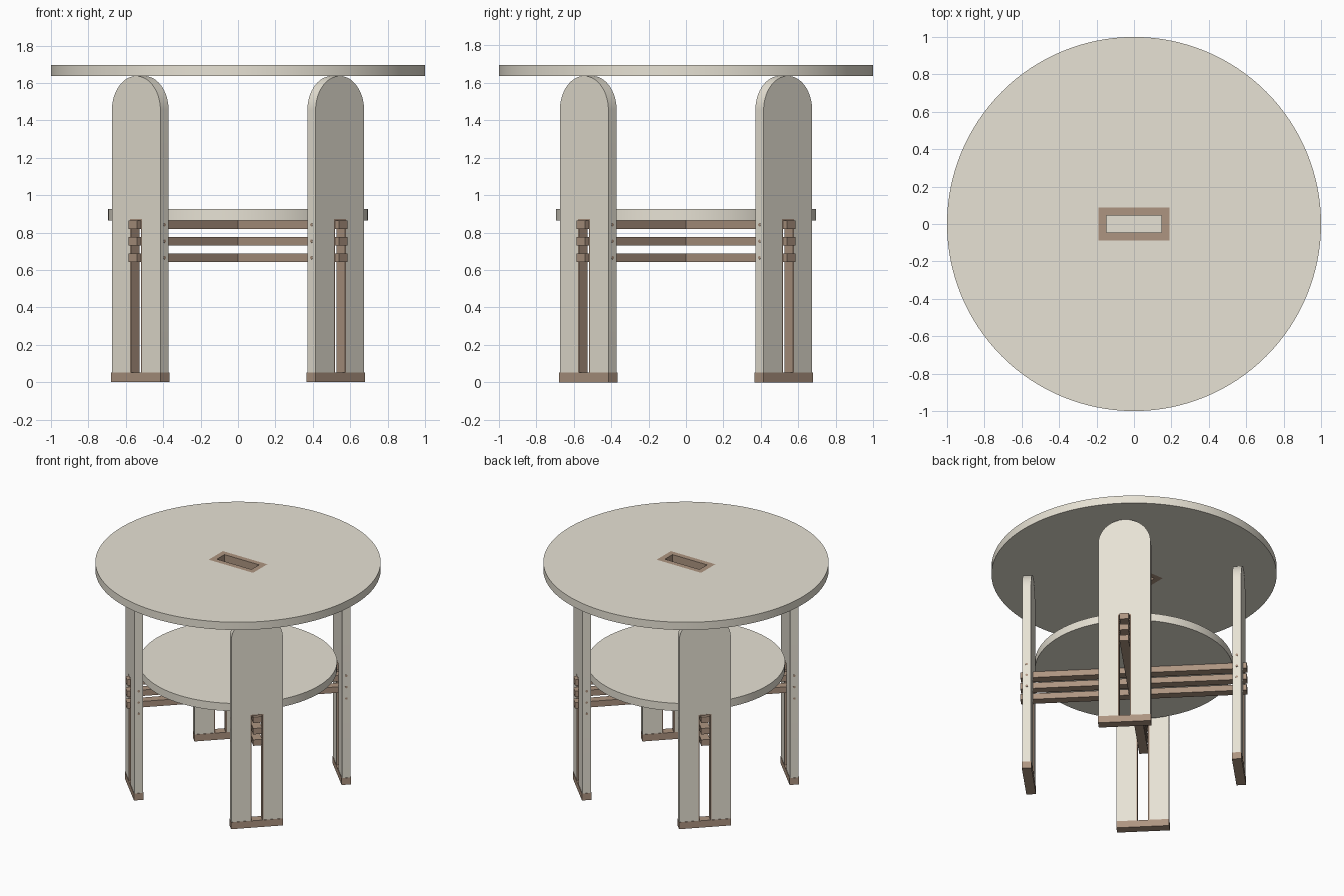
import bpy, bmesh
from math import pi, cos, sin
from mathutils import Matrix, Vector

if "Cube" in bpy.data.objects:
    bpy.data.objects.remove(bpy.data.objects["Cube"])


def material(name, rgb):
    m = bpy.data.materials.new(name)
    m.diffuse_color = (*rgb, 1)
    m.use_nodes = True
    m.node_tree.nodes["Principled BSDF"].inputs["Base Color"].default_value = m.diffuse_color
    return m


CREAM = material("cream_paint", (0.80, 0.76, 0.66))
BROWN = material("brown_wood", (0.42, 0.30, 0.22))


def extrude_shape(name, outlines, depth, matrix, mat):
    """Filled flat outlines (inner ones become holes), extruded about their plane."""
    cu = bpy.data.curves.new(name, 'CURVE')
    cu.dimensions = '2D'
    cu.fill_mode = 'BOTH'
    cu.extrude = depth / 2
    for pts in outlines:
        sp = cu.splines.new('POLY')
        sp.points.add(len(pts) - 1)
        for p, (x, y) in zip(sp.points, pts):
            p.co = (x, y, 0, 1)
        sp.use_cyclic_u = True
    tmp = bpy.data.objects.new(name + "_tmp", cu)
    bpy.context.collection.objects.link(tmp)
    bpy.context.view_layer.update()
    me = bpy.data.meshes.new_from_object(
        tmp.evaluated_get(bpy.context.evaluated_depsgraph_get()))
    bpy.data.objects.remove(tmp)
    bm = bmesh.new()
    bm.from_mesh(me)
    bmesh.ops.remove_doubles(bm, verts=bm.verts, dist=1e-5)
    bmesh.ops.recalc_face_normals(bm, faces=bm.faces)
    bm.to_mesh(me)
    bm.free()
    me.transform(matrix)
    return finish(name, me, mat)


def finish(name, me, mat):
    me.materials.clear()
    me.materials.append(mat)
    me.name = name
    ob = bpy.data.objects.new(name, me)
    bpy.context.collection.objects.link(ob)
    bpy.ops.object.select_all(action='DESELECT')
    ob.select_set(True)
    bpy.context.view_layer.objects.active = ob
    bpy.ops.object.shade_smooth_by_angle(angle=pi / 6)
    return ob


def box(name, size, matrix, mat):
    bm = bmesh.new()
    bmesh.ops.create_cube(bm, size=1, matrix=matrix @ Matrix.Diagonal((*size, 1)))
    me = bpy.data.meshes.new(name)
    bm.to_mesh(me)
    bm.free()
    return finish(name, me, mat)


def circle(r, n=128):
    return [(r * cos(2 * pi * i / n), r * sin(2 * pi * i / n)) for i in range(n)]


def rect(a, b):
    return [(-a, -b), (a, -b), (a, b), (-a, b)]


def at(x, y, z):
    return Matrix.Translation((x, y, z))


# table top with framed slot, and lower shelf
extrude_shape("table_top", [circle(1), rect(0.19, 0.087)], 0.06, at(0, 0, 1.667), CREAM)
extrude_shape("top_slot_frame", [rect(0.19, 0.087), rect(0.148, 0.046)], 0.06,
              at(0, 0, 1.667), BROWN)
extrude_shape("lower_shelf", [circle(0.694)], 0.06, at(0, 0, 0.896), CREAM)

# leg dimensions
W, T, R = 0.367, 0.062, 0.739
FOOT, TOP, SLOT_TOP = 0.053, 1.637, 0.872
S, LIN = 0.046, 0.008
BAR_Z = (0.842, 0.754, 0.666)
h = W / 2
arch = [(h * cos(pi * i / 40), TOP - h + h * sin(pi * i / 40)) for i in range(41)]
leg_outline = [(S, SLOT_TOP), (S, FOOT), (h, FOOT)] + arch + \
              [(-h, FOOT), (-S, FOOT), (-S, SLOT_TOP)]
s = S - LIN
lining_outline = [(S, FOOT), (S, SLOT_TOP), (-S, SLOT_TOP), (-S, FOOT),
                  (-s, FOOT), (-s, SLOT_TOP - LIN), (s, SLOT_TOP - LIN), (s, FOOT)]

for name, ang in (("back_right", 45), ("back_left", 135),
                  ("front_left", 225), ("front_right", 315)):
    turn = Matrix.Rotation(ang * pi / 180, 4, 'Z')
    # local frame: x across the leg, y up, z outward
    frame = turn @ Matrix(((0, 0, 1, R), (1, 0, 0, 0), (0, 1, 0, 0), (0, 0, 0, 1)))
    extrude_shape(name + "_leg", [leg_outline], T, frame, CREAM)
    extrude_shape(name + "_slot_lining", [lining_outline], T + 0.001, frame, BROWN)
    box(name + "_foot", (0.068, 0.371, FOOT), turn @ at(R, 0, FOOT / 2), BROWN)
    # dowels through the leg edges
    for i, z in enumerate(BAR_Z):
        pin = turn @ at(R, 0, z) @ Matrix.Rotation(pi / 2, 4, 'X')
        extrude_shape(f"{name}_dowel_{i + 1}", [circle(0.009, 16)], W + 0.003, pin, BROWN)

# crossing stretcher bars
for name, ang in (("a", 45), ("b", 135)):
    for i, z in enumerate(BAR_Z):
        box(f"stretcher_{name}_{i + 1}", (1.592, 0.064, 0.046),
            Matrix.Rotation(ang * pi / 180, 4, 'Z') @ at(0, 0, z), BROWN)
